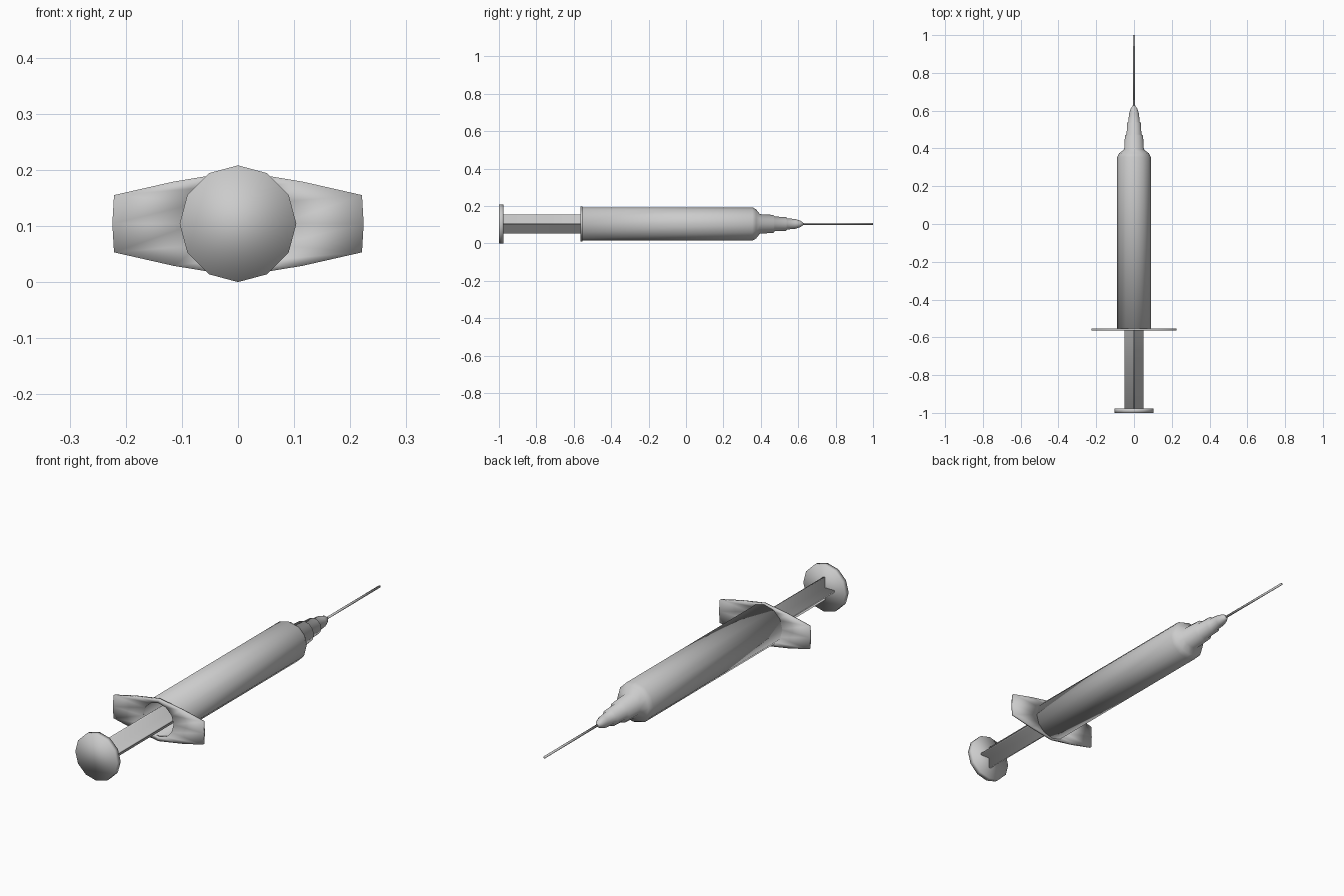
import bpy, bmesh, math

cube = bpy.data.objects.get("Cube")
if cube:
    bpy.data.objects.remove(cube, do_unlink=True)

AXIS_Z = 0.104
SIDES = 12

grey = bpy.data.materials.new("light grey")
grey.use_nodes = True
colour = (0.6, 0.6, 0.6, 1)
grey.diffuse_color = colour
grey.node_tree.nodes["Principled BSDF"].inputs["Base Color"].default_value = colour


def finish(name, bm):
    bmesh.ops.recalc_face_normals(bm, faces=bm.faces)
    for f in bm.faces:
        f.smooth = True
    mesh = bpy.data.meshes.new(name)
    bm.to_mesh(mesh)
    bm.free()
    mesh.materials.append(grey)
    obj = bpy.data.objects.new(name, mesh)
    bpy.context.collection.objects.link(obj)
    return obj


def loft(name, rings, closed=False):
    """Skin a list of rings of (x, y, z) points; z is measured from the long axis."""
    bm = bmesh.new()
    loops = [[bm.verts.new((x, y, z + AXIS_Z)) for x, y, z in r] for r in rings]
    pairs = list(zip(loops, loops[1:]))
    if closed:
        pairs.append((loops[-1], loops[0]))
    for a, b in pairs:
        n = len(a)
        for i in range(n):
            j = (i + 1) % n
            bm.faces.new((a[i], a[j], b[j], b[i]))
    if not closed:
        bm.faces.new(loops[0])
        bm.faces.new(loops[-1])
    return finish(name, bm)


def circle(y, r, n=SIDES):
    return [(r * math.cos(math.tau * i / n), y, r * math.sin(math.tau * i / n))
            for i in range(n)]


def at(outline, y):
    return [(x, y, z) for x, z in outline]


# Hollow barrel: from the inner end wall back to the mouth, then outside to the tip
BACK, FRONT = -0.563, -0.553
barrel_profile = [
    (0.35, 0.076), (BACK + 0.002, 0.076), (BACK + 0.002, 0.089),
    (0.355, 0.089), (0.375, 0.078), (0.395, 0.052),
    (0.468, 0.048), (0.474, 0.039), (0.535, 0.037), (0.541, 0.030),
    (0.585, 0.026), (0.612, 0.017), (0.627, 0.006),
]
loft("barrel", [circle(y, r) for y, r in barrel_profile])

# Finger flange: one quarter outline mirrored around the bore
quarter = [(0.224, 0), (0.221, 0.051), (0.115, 0.075), (0, 0.094)]
half = quarter + [(-x, z) for x, z in quarter[-2::-1]]
outline = half + [(x, -z) for x, z in half[-2:0:-1]]
loft("finger_flange",
     [circle(BACK, 0.076), at(outline, BACK), at(outline, FRONT), circle(FRONT, 0.076)],
     closed=True)

# Plunger rod with a cross-shaped section
W, T = 0.051, 0.004
arm = [(W, -T), (W, T), (T, T)]
cross = []
for k in range(4):
    c, s = [(1, 0), (0, 1), (-1, 0), (0, -1)][k]
    cross += [(x * c - z * s, x * s + z * c) for x, z in arm]
loft("plunger_rod", [at(cross, -0.98), at(cross, 0.26)])

# Thumb disc and inner stopper
loft("thumb_disc", [circle(-1.0, 0.104), circle(-0.976, 0.104)])
loft("stopper", [circle(0.25, 0.075), circle(0.32, 0.075)])

# Needle
loft("needle", [circle(0.60, 0.005, 8), circle(1.0, 0.005, 8)])
